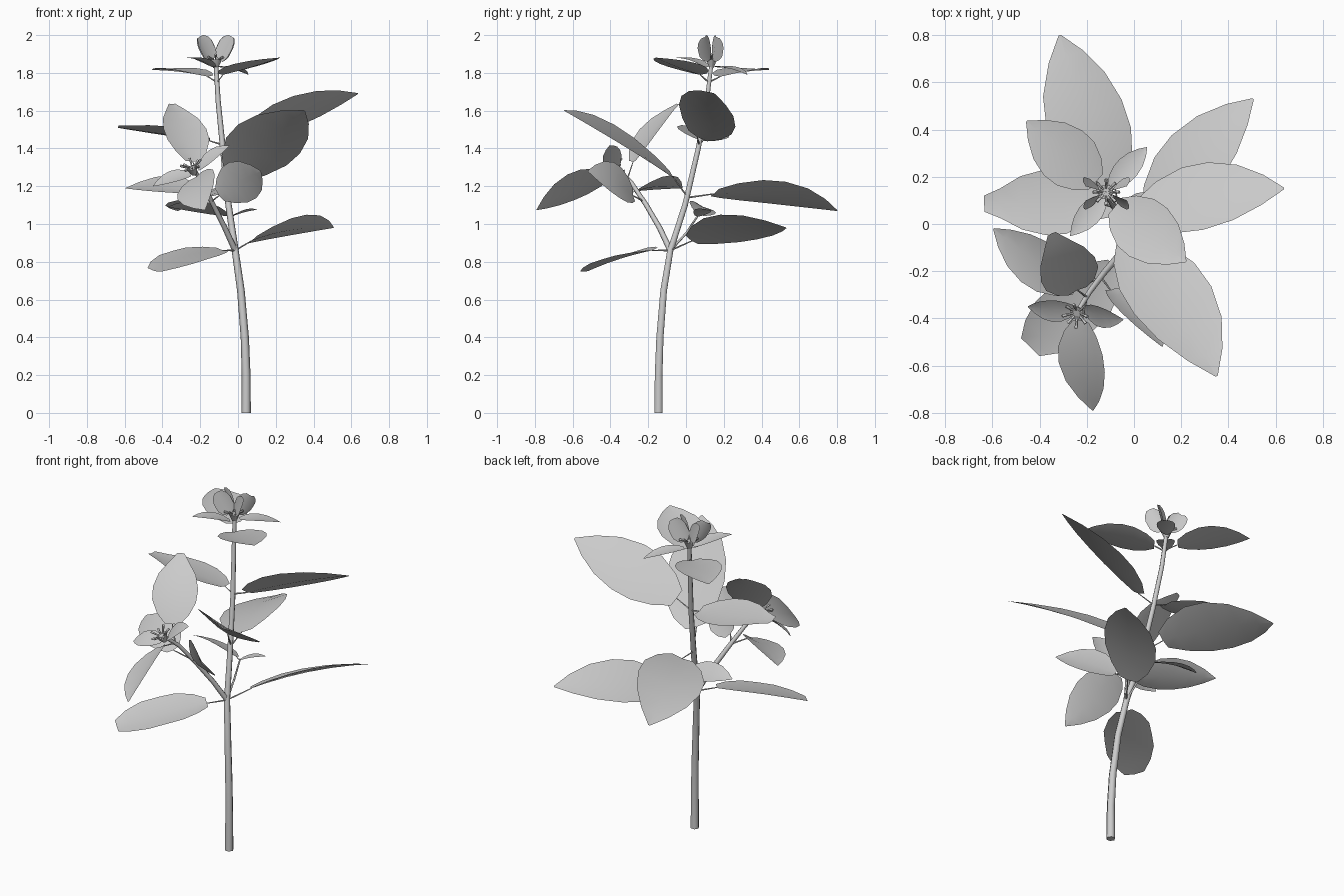
import bpy, math
from mathutils import Vector, Matrix

if "Cube" in bpy.data.objects:
    bpy.data.objects.remove(bpy.data.objects["Cube"])

V = Vector
UP = V((0, 0, 1))


def tube(name, pts, r0, r1, res=1):
    """Tapered stalk along a poly path."""
    cu = bpy.data.curves.new(name, 'CURVE')
    cu.dimensions = '3D'
    cu.bevel_depth = 1.0
    cu.bevel_resolution = res
    cu.use_fill_caps = True
    sp = cu.splines.new('POLY')
    sp.points.add(len(pts) - 1)
    for i, p in enumerate(pts):
        sp.points[i].co = (*p, 1)
        sp.points[i].radius = r0 + (r1 - r0) * i / (len(pts) - 1)
    sp.use_smooth = True
    ob = bpy.data.objects.new(name, cu)
    bpy.context.collection.objects.link(ob)
    return ob


PROFILE = [(0, .34), (.12, .7), (.3, .97), (.48, 1), (.68, .82), (.86, .45), (1, .03)]


def leaf(name, base, tip, width, roll=0, arch=.0, blunt=0., stalk=None, cup=.02):
    """Arched leaf blade: quads either side of the midrib. Positive roll lifts the right edge."""
    b, t = V(base), V(tip)
    d = (t - b).normalized()
    side = Matrix.Rotation(math.radians(-roll), 3, d) @ d.cross(UP).normalized()
    nor = side.cross(d)
    verts, faces = [], []
    for k, w in PROFILE:
        w = max(w, min(1, blunt * (7 - 6 * k))) if k > .4 else w
        mid = b.lerp(t, k) + nor * arch * 4 * k * (1 - k)
        verts += [mid - side * w * width / 2 + nor * cup * w, mid,
                  mid + side * w * width / 2 + nor * cup * w]
    for i in range(len(PROFILE) - 1):
        for j in (3 * i, 3 * i + 1):
            faces.append((j, j + 1, j + 4, j + 3))
    me = bpy.data.meshes.new(name)
    me.from_pydata(verts, [], faces)
    for p in me.polygons:
        p.use_smooth = True
    ob = bpy.data.objects.new(name, me)
    bpy.context.collection.objects.link(ob)
    if stalk:
        tube(name + "_stalk", [stalk, base], .005, .003, 0)
    return ob


# Main stem and side branch
tube("main_stem", [(.043, -.145, 0), (.043, -.145, .2), (.036, -.138, .4), (.015, -.118, .65),
                   (-.015, -.083, .86), (-.05, -.005, 1.1), (-.08, .065, 1.4),
                   (-.105, .11, 1.65), (-.117, .135, 1.85)], .025, .012)
tube("side_branch", [(-.015, -.083, .86), (-.07, -.14, .98), (-.13, -.21, 1.1),
                     (-.19, -.29, 1.22), (-.235, -.365, 1.29)], .016, .010)

# Lower pair of leaves
n1 = (-.015, -.083, .86)
leaf("lower_leaf_back", (.07, .03, .91), (.505, .53, .98), .31, 25, .025, stalk=n1)
leaf("lower_leaf_front", (-.08, -.18, .86), (-.44, -.52, .75), .26, 10, .01, .42, stalk=n1)

# Middle pair
n2 = (-.053, .01, 1.14)
leaf("middle_leaf_back", (-.08, .15, 1.16), (-.315, .8, 1.07), .36, 18, .035, stalk=n2)
leaf("middle_leaf_front", (-.02, -.07, 1.25), (.35, -.645, 1.6), .38, 27, .02, stalk=n2)

# Upper pair
n3 = (-.083, .07, 1.42)
leaf("upper_leaf_right", (.02, .06, 1.46), (.635, .15, 1.69), .33, 32, .012, stalk=n3)
leaf("upper_leaf_left", (-.15, .09, 1.44), (-.635, .085, 1.51), .28, -10, .0, .25, stalk=n3)

# Top pair and bracts below the flower
n4 = (-.11, .12, 1.75)
leaf("top_leaf_left", (-.16, .18, 1.78), (-.455, .435, 1.815), .25, 0, .008, stalk=n4)
leaf("top_leaf_right", (-.08, .075, 1.79), (.22, -.16, 1.88), .26, 0, -.005, stalk=n4)
leaf("top_bract_back", (-.10, .16, 1.83), (.055, .325, 1.79), .10, 0, .01, cup=.01)
leaf("top_bract_front", (-.13, .11, 1.83), (-.27, -.05, 1.88), .10, 0, .01, cup=.01)

# Leaves of the side branch
b1, b2 = (-.14, -.225, 1.12), (-.2, -.31, 1.24)
leaf("branch_leaf_left", (-.24, -.27, 1.17), (-.595, -.02, 1.19), .22, 22, .02, stalk=b1)
leaf("branch_leaf_right", (-.10, -.28, 1.15), (.12, -.52, 1.28), .24, 58, .02, stalk=b1)
leaf("branch_leaf_back", (-.24, -.28, 1.33), (-.35, -.04, 1.635), .25, 0, .02, .15, stalk=b2)
leaf("branch_leaf_front", (-.22, -.41, 1.25), (-.175, -.79, 1.075), .24, -38, .02, stalk=b2)
leaf("branch_bract_right", (-.21, -.365, 1.29), (-.045, -.405, 1.415), .11, -40, .01, cup=.01)
leaf("branch_bract_left", (-.25, -.36, 1.26), (-.45, -.35, 1.20), .11, 35, .015, cup=.01)

# Small shoot in the back axil
sh = (-.03, .06, 1.04)
tube("axil_shoot", [n1, (-.025, .0, .95), sh], .007, .005, 0)
leaf("shoot_leaf_right", sh, (.10, .12, 1.075), .09, 10, .005, cup=.01)
leaf("shoot_leaf_left", (-.06, .07, 1.05), (-.37, .09, 1.09), .15, -25, .015, stalk=sh, cup=.01)


def flower(prefix, c, axis, r):
    """Receptacle disc with a ring of fine stamens."""
    c, axis = V(c), V(axis).normalized()
    tube(prefix + "_receptacle", [c - axis * r, c + axis * r * .3], r * .4, r, 1)
    u = axis.orthogonal().normalized()
    for i in range(8):
        dv = Matrix.Rotation(i * math.pi / 4, 3, axis) @ u
        p = c + axis * r * .3 + dv * r * .5
        tube(f"{prefix}_stamen_{i}", [p, p + dv * r * 1.2 + axis * r * (.9 if i % 2 else .4)],
             .004, .007, 0)


# Top flower: two pairs of folded upright petals, broad towards front and back
flower("top_flower", (-.118, .135, 1.86), (0, 0, 1), .033)
for i, (x, y, s) in enumerate([(-.205, .10, 1), (-.03, .10, -1), (-.205, .16, -1), (-.03, .16, 1)]):
    leaf(f"petal_{i}", (-.118 + (x + .118) * .3, .135 + (y - .135) * .3, 1.865),
         (x, y, 1.99), .10, 70 * s, 0, .45, cup=.02)

# Young flower on the side branch
flower("branch_flower", (-.24, -.375, 1.29), (-.25, -.4, .8), .033)
